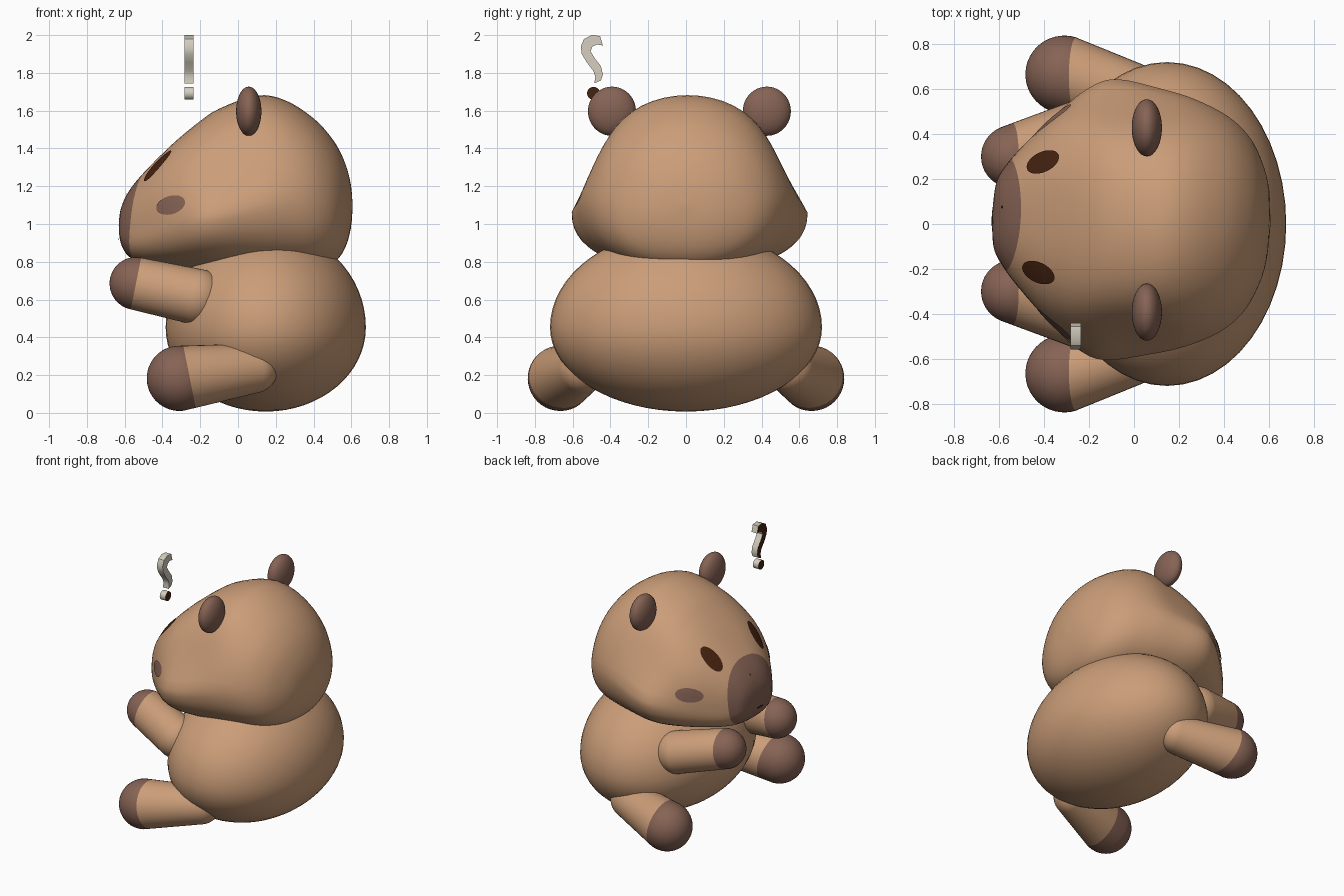
import bpy
import bmesh
import math
from mathutils import Vector, Matrix
from mathutils.bvhtree import BVHTree

default_cube = bpy.data.objects.get("Cube")
if default_cube:
    bpy.data.objects.remove(default_cube, do_unlink=True)


def make_material(name, colour):
    material = bpy.data.materials.new(name)
    material.use_nodes = True
    material.diffuse_color = (*colour, 1)
    shader = material.node_tree.nodes["Principled BSDF"]
    shader.inputs["Base Color"].default_value = (*colour, 1)
    shader.inputs["Roughness"].default_value = 0.8
    return material


TAN = make_material("tan fur", (0.6, 0.34, 0.19))
MAUVE = make_material("mauve brown", (0.24, 0.125, 0.09))
DARK = make_material("dark brown", (0.06, 0.016, 0.005))
CREAM = make_material("cream", (0.66, 0.62, 0.52))


def finish(name, bm, materials, angle=60):
    bmesh.ops.recalc_face_normals(bm, faces=bm.faces)
    mesh = bpy.data.meshes.new(name)
    bm.to_mesh(mesh)
    bm.free()
    for material in materials:
        mesh.materials.append(material)
    obj = bpy.data.objects.new(name, mesh)
    bpy.context.collection.objects.link(obj)
    bpy.ops.object.select_all(action="DESELECT")
    obj.select_set(True)
    bpy.context.view_layer.objects.active = obj
    bpy.ops.object.shade_smooth_by_angle(angle=math.radians(angle))
    return obj


def paint_side(bm, point, normal):
    """Cut along a plane and give the faces behind it the second material."""
    point, normal = Vector(point), Vector(normal)
    bmesh.ops.bisect_plane(bm, geom=bm.verts[:] + bm.edges[:] + bm.faces[:],
                           plane_co=point, plane_no=normal)
    for face in bm.faces:
        if (face.calc_center_median() - point).dot(normal) < 0:
            face.material_index = 1


def sphere(segments=48, rings=32):
    bm = bmesh.new()
    bmesh.ops.create_uvsphere(bm, u_segments=segments, v_segments=rings, radius=1)
    return bm


def ellipsoid(name, centre, radii, material):
    bm = sphere()
    bmesh.ops.scale(bm, vec=radii, verts=bm.verts)
    bmesh.ops.translate(bm, vec=centre, verts=bm.verts)
    return finish(name, bm, [material])


def limb(name, tip, root, tip_radius, root_radius, cut, tilt):
    """Tapered capsule whose tip carries a darker pad."""
    tip, root = Vector(tip), Vector(root)
    axis = root - tip
    bm = sphere(40, 24)
    for v in bm.verts:
        if v.co.z > 0.01:
            v.co = v.co * root_radius + Vector((0, 0, axis.length))
        else:
            v.co *= tip_radius
    turn = axis.to_track_quat("Z", "Y").to_matrix().to_4x4()
    bm.transform(Matrix.Translation(tip) @ turn)
    paint_side(bm, (cut, tip.y, tip.z), (1, 0, tilt))
    return finish(name, bm, [TAN, MAUVE])


# Body: an egg, taller above its widest level
bm = sphere()
for v in bm.verts:
    height = 0.52 if v.co.z > 0 else 0.445
    v.co = Vector((0.147 + 0.53 * v.co.x, 0.72 * v.co.y, 0.452 + height * v.co.z))
finish("body", bm, [TAN])

# Head: cross-sections along x, given as x, bottom, top, half width
STATIONS = [
    (-.632, .99, .99, 0), (-.62, .9, 1.08, .14), (-.58, .83, 1.17, .22),
    (-.5, .79, 1.27, .32), (-.35, .77, 1.42, .475), (-.22, .76, 1.53, .585),
    (-.1, .75, 1.61, .625), (.1, .74, 1.68, .59), (.25, .74, 1.655, .55),
    (.4, .75, 1.56, .48), (.5, .79, 1.45, .39), (.56, .86, 1.34, .28),
    (.595, .97, 1.22, .16), (.607, 1.1, 1.1, 0),
]


def smooth_stations(stations, steps):
    rows = [Vector(s) for s in stations]
    result = []
    for i in range(len(rows) - 1):
        a, b, c, d = (rows[max(0, min(len(rows) - 1, i + k))] for k in (-1, 0, 1, 2))
        for j in range(steps):
            t = j / steps
            result.append(b + 0.5 * t * (c - a + t * (2 * a - 5 * b + 4 * c - d
                                                      + t * (3 * (b - c) + d - a))))
    return result + [rows[-1]]


def ramp(value, start, end):
    t = max(0, min(1, (value - start) / (end - start)))
    return t * t * (3 - 2 * t)


def signed_power(value, power):
    return math.copysign(abs(value) ** power, value)


bm = bmesh.new()
SEGMENTS = 56
rings = []
for x, low, high, width in smooth_stations(STATIONS, 4):
    snout = ramp(x, -0.1, -0.45)
    back = ramp(x, -0.1, 0.45)
    middle = low + (0.36 + 0.09 * back) * (high - low)
    pinch = 0.14 * (1 - snout) * (1 - 0.8 * back)
    ring = []
    for i in range(SEGMENTS):
        angle = math.tau * i / SEGMENTS
        upper = math.sin(angle) > 0
        # Jaw and snout are boxier than the crown
        power = 1 - 0.2 * snout if upper else 0.87 - 0.07 * snout
        y = signed_power(math.cos(angle), power)
        z = signed_power(math.sin(angle), power)
        # Crown narrows a little above the cheeks
        if upper:
            y *= 1 - pinch * math.sin(math.pi * z)
        reach = high - middle if upper else middle - low
        ring.append(bm.verts.new((x, width * y, middle + reach * z)))
    rings.append(ring)
for a, b in zip(rings, rings[1:]):
    for i in range(SEGMENTS):
        j = (i + 1) % SEGMENTS
        bm.faces.new((a[i], a[j], b[j], b[i]))
bmesh.ops.remove_doubles(bm, verts=bm.verts, dist=0.0005)
# Muzzle patch has a curved edge: bend, cut flat, bend back
for v in bm.verts:
    v.co.x += 0.5 * v.co.y ** 2
paint_side(bm, (-0.505, 0, 1.25), (1, 0, -0.1))
for v in bm.verts:
    v.co.x -= 0.5 * v.co.y ** 2
bm.transform(Matrix.Translation((0, 0.015, 0)) @ Matrix.Rotation(math.radians(-2.5), 4, "Z"))
head_surface = BVHTree.FromBMesh(bm)
finish("head", bm, [TAN, MAUVE])


def decal(name, centre, view, across, radii, turn, material):
    """Thin oval plate draped on the head along the view direction."""
    view, across = Vector(view), Vector(across)
    up = view.cross(across)
    bm = bmesh.new()
    bmesh.ops.create_grid(bm, x_segments=10, y_segments=10, size=1)
    for v in list(bm.verts):
        u, w = v.co.x, v.co.y
        # Map the square grid to a disc
        p = radii[0] * u * math.sqrt(1 - w * w / 2)
        q = radii[1] * w * math.sqrt(1 - u * u / 2)
        c, s = math.cos(turn), math.sin(turn)
        start = Vector(centre) + across * (p * c - q * s) + up * (p * s + q * c)
        hit, normal, _, _ = head_surface.ray_cast(start - view * 3, view)
        if hit is None:
            bm.verts.remove(v)
        else:
            v.co = hit - view * 0.005 + normal * 0.002
    return finish(name, bm, [material])


# Face details
for side, label in ((1, "left"), (-1, "right")):
    decal(label + "_eye", (-0.414 + side * 0.01, 0.03 + side * 0.245, 0), (0, 0, -1),
          (1, 0, 0), (0.077, 0.044), -side * 0.45, DARK)
    decal(label + "_blush", (-0.355, 0, 1.1), (0, -side, 0), (1, 0, 0),
          (0.078, 0.048), side * 0.3, MAUVE)
    ellipsoid(label + "_ear", (0.057, 0.018 + side * 0.41, 1.597),
              (0.067, 0.127, 0.13), MAUVE)
decal("nostril", (0, 0.075, 1.165), (1, 0, 0), (0, 1, 0), (0.007, 0.007), 0, DARK)
decal("mouth", (0, 0.025, 0.92), (1, 0, 0), (0, 1, 0), (0.035, 0.008), 0, DARK)

# Arms and legs
for side, label in ((1, "left"), (-1, "right")):
    limb(label + "_arm", (-0.54, side * 0.3, 0.685), (-0.22, side * 0.41, 0.615),
         0.14, 0.15, -0.54, -0.2)
    limb(label + "_leg", (-0.31, side * 0.665, 0.183), (0.08, side * 0.55, 0.235),
         0.173, 0.132, -0.255, 0.2)


def floating_plate(name, outline, far_material):
    """Extrude a y-z outline along x; caps and rim take separate colours."""
    bm = bmesh.new()
    face = bm.faces.new([bm.verts.new((-0.282, y, z)) for y, z in outline])
    moved = bmesh.ops.extrude_face_region(bm, geom=[face])["geom"]
    bmesh.ops.translate(bm, vec=(0.047, 0, 0),
                        verts=[g for g in moved if isinstance(g, bmesh.types.BMVert)])
    bmesh.ops.recalc_face_normals(bm, faces=bm.faces)
    for face in bm.faces:
        if face.normal.x < -0.9:
            face.material_index = 1
        elif face.normal.x > 0.9:
            face.material_index = 2
    return finish(name, bm, [CREAM, DARK, far_material], 35)


# Floating question symbol: hook and dot
floating_plate("symbol_hook", [
    (-.5, 2), (-.455, 1.995), (-.44, 1.945), (-.47, 1.95), (-.495, 1.94),
    (-.505, 1.915), (-.485, 1.88), (-.45, 1.835), (-.44, 1.79), (-.45, 1.76),
    (-.485, 1.745), (-.48, 1.78), (-.49, 1.81), (-.525, 1.855), (-.552, 1.9),
    (-.557, 1.94), (-.54, 1.98)], CREAM)
floating_plate("symbol_dot", [
    (-0.49 + 0.034 * math.cos(math.tau * i / 20), 1.692 + 0.034 * math.sin(math.tau * i / 20))
    for i in range(20)], DARK)
